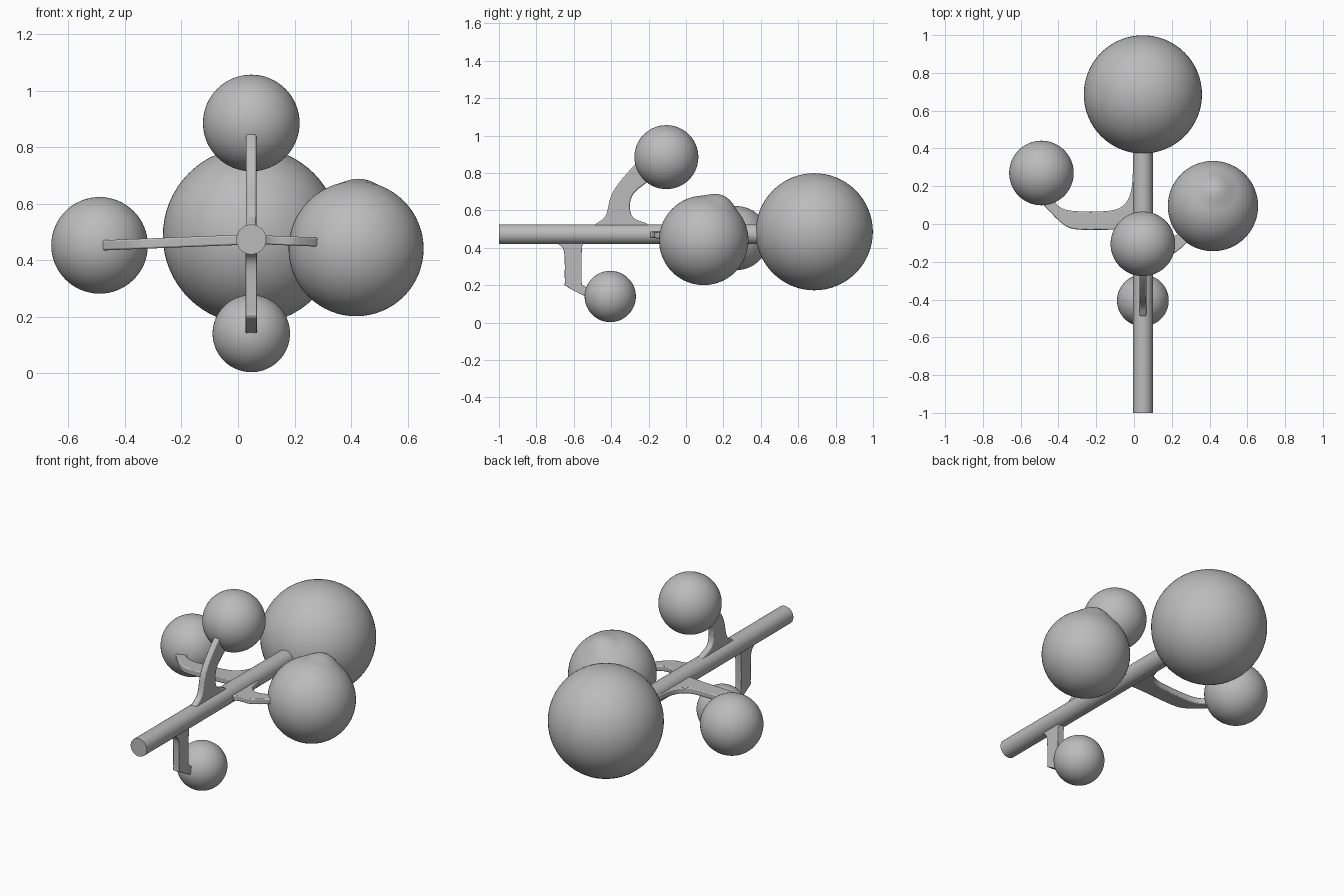
import bpy, bmesh
from mathutils import Vector

cube = bpy.data.objects.get("Cube")
if cube:
    bpy.data.objects.remove(cube, do_unlink=True)

grey = bpy.data.materials.new("plain grey")
grey.use_nodes = True
grey.diffuse_color = (0.5, 0.5, 0.5, 1)
grey.node_tree.nodes["Principled BSDF"].inputs["Base Color"].default_value = grey.diffuse_color

AXIS_X, AXIS_Z = 0.047, 0.473


def finish(name, bm):
    """Turn a bmesh into a smooth grey object."""
    bmesh.ops.recalc_face_normals(bm, faces=bm.faces)
    mesh = bpy.data.meshes.new(name)
    bm.to_mesh(mesh)
    bm.free()
    mesh.materials.append(grey)
    obj = bpy.data.objects.new(name, mesh)
    bpy.context.collection.objects.link(obj)
    bpy.ops.object.select_all(action="DESELECT")
    obj.select_set(True)
    bpy.context.view_layer.objects.active = obj
    bpy.ops.object.shade_smooth_by_angle(angle=0.7)
    return obj


def ball(name, centre, radius, bump=None):
    bm = bmesh.new()
    bmesh.ops.create_uvsphere(bm, u_segments=64, v_segments=32, radius=radius)
    if bump:
        # soft swelling around one direction
        direction, height = Vector(bump[0]).normalized(), bump[1]
        for v in bm.verts:
            n = v.co.normalized()
            fall = max(0, 1 - n.angle(direction) / 0.5)
            v.co += n * height * fall * fall * (3 - 2 * fall)
    bmesh.ops.translate(bm, verts=bm.verts, vec=centre)
    return finish(name, bm)


def rounded(points, steps=4):
    """Smooth an open outline with a Catmull-Rom curve."""
    p = [Vector(q) for q in points]
    p = [2 * p[0] - p[1]] + p + [2 * p[-1] - p[-2]]
    out = []
    for a, b, c, d in zip(p, p[1:], p[2:], p[3:]):
        for i in range(steps):
            t = i / steps
            out.append(0.5 * (2 * b + (c - a) * t + (2 * a - 5 * b + 4 * c - d) * t ** 2
                              + (3 * b - a - 3 * c + d) * t ** 3))
    return out + [p[-2]]


def branch(name, edge_a, edge_b, place, thickness=0.036):
    """Flat arm between two edges that both run from rod to ball."""
    outline = rounded(edge_a) + rounded(edge_b)[::-1]
    bm = bmesh.new()
    face = bm.faces.new([bm.verts.new(place(q.x, q.y, -thickness / 2)) for q in outline])
    new = bmesh.ops.extrude_face_region(bm, geom=[face])["geom"]
    shift = Vector(place(0, 0, thickness)) - Vector(place(0, 0, 0))
    bmesh.ops.translate(bm, verts=[g for g in new if isinstance(g, bmesh.types.BMVert)], vec=shift)
    obj = finish(name, bm)
    bevel = obj.modifiers.new("soft edges", "BEVEL")
    bevel.width = 0.008
    bevel.segments = 2
    bevel.angle_limit = 0.9
    return obj


def upright(y, z, t):
    return (AXIS_X + t, y, z)


def level(x, y, t):
    # side arms droop slightly away from the rod
    return (x, y, AXIS_Z - 0.04 * abs(x - AXIS_X) + t)


# Rod
bm = bmesh.new()
bmesh.ops.create_cone(bm, cap_ends=True, segments=48, radius1=0.053, radius2=0.053, depth=1.5)
for v in bm.verts:
    v.co = (AXIS_X + v.co.x, v.co.z - 0.25, AXIS_Z + v.co.y)
finish("main_rod", bm)

# Balls
ball("end_ball", (AXIS_X, 0.686, 0.486), 0.313)
ball("upper_ball", (AXIS_X, -0.105, 0.885), 0.171)
ball("lower_ball", (AXIS_X, -0.405, 0.14), 0.137)
ball("right_ball", (-0.49, 0.27, 0.452), 0.171)
ball("left_ball", (0.418, 0.095, 0.44), 0.239, bump=((0.05, 0.4, 0.9), 0.023))

# Arms joining the balls to the rod
branch("upper_arm",
       [(-0.52, 0.48), (-0.49, 0.523), (-0.43, 0.57), (-0.40, 0.68), (-0.34, 0.77), (-0.25, 0.86), (-0.17, 0.865)],
       [(-0.16, 0.48), (-0.20, 0.525), (-0.28, 0.56), (-0.30, 0.62), (-0.28, 0.69), (-0.20, 0.755), (-0.12, 0.80)],
       upright)
branch("lower_arm",
       [(-0.72, 0.47), (-0.69, 0.428), (-0.652, 0.38), (-0.648, 0.22), (-0.64, 0.195), (-0.54, 0.142), (-0.47, 0.13)],
       [(-0.52, 0.47), (-0.55, 0.43), (-0.558, 0.36), (-0.558, 0.22), (-0.55, 0.20), (-0.52, 0.185), (-0.46, 0.18)],
       upright, 0.04)
branch("right_arm",
       [(0.04, 0.40), (0.0, 0.34), (-0.013, 0.185), (-0.05, 0.105), (-0.13, 0.07), (-0.33, 0.07), (-0.41, 0.105), (-0.44, 0.19)],
       [(0.04, -0.05), (0.0, -0.035), (-0.08, -0.03), (-0.29, -0.03), (-0.37, -0.005), (-0.45, 0.07), (-0.49, 0.12), (-0.50, 0.19)],
       level)
branch("left_arm",
       [(0.06, 0.12), (0.098, 0.06), (0.12, -0.03), (0.16, -0.07), (0.22, -0.06), (0.28, 0.0), (0.34, 0.06)],
       [(0.06, -0.24), (0.098, -0.19), (0.14, -0.172), (0.20, -0.163), (0.28, -0.098), (0.32, -0.03), (0.36, 0.04)],
       level, 0.032)
